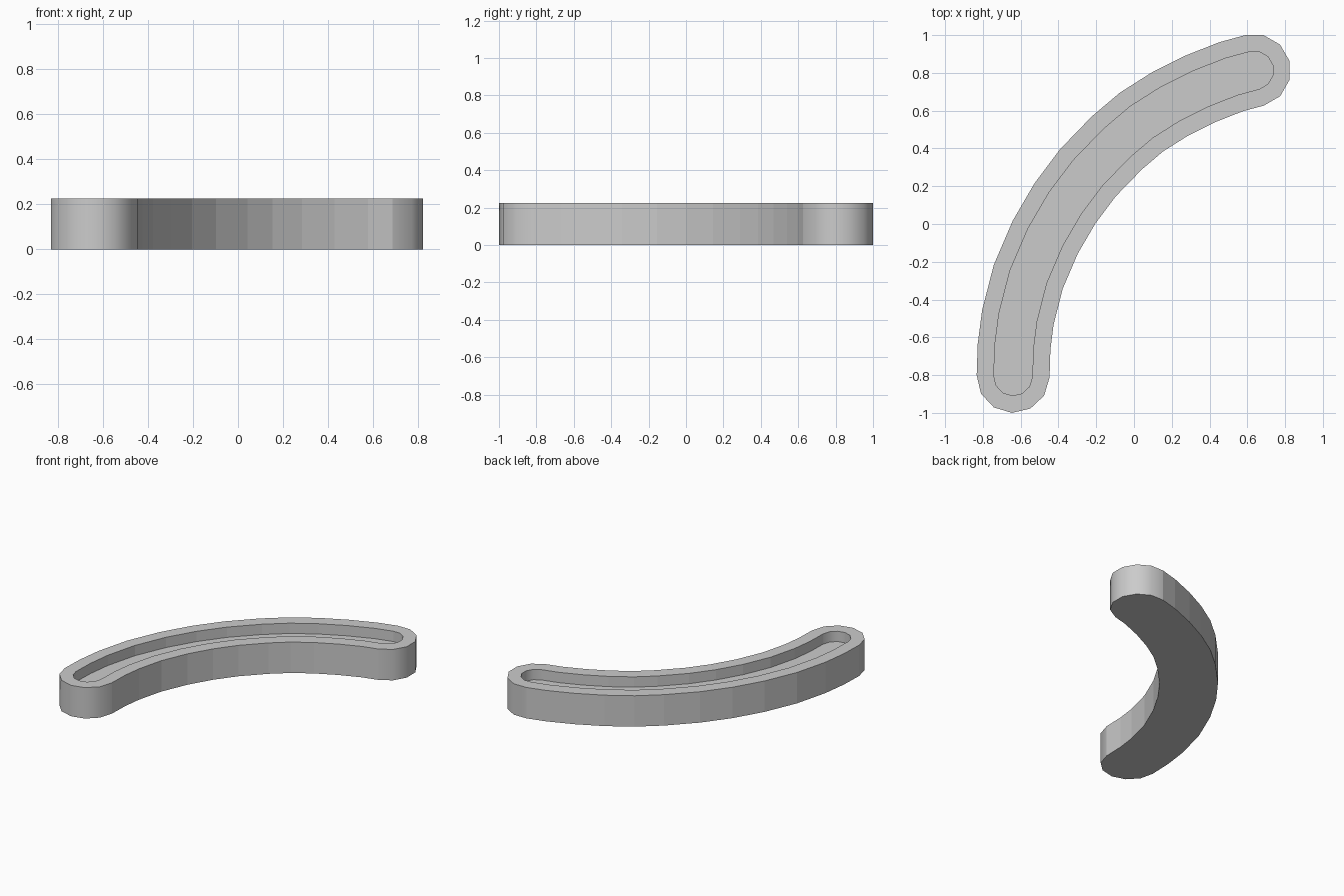
import bpy
import bmesh
import math
from mathutils import Vector

cube = bpy.data.objects.get("Cube")
if cube:
    bpy.data.objects.remove(cube)

HEIGHT, FLOOR = 0.225, 0.15
OUTER_RADIUS, SLOT_RADIUS = 0.193, 0.102
CAP_STEPS = 6

# Centre line of the curved bar
PATH = [Vector(p) for p in (
    (-.64, -.807), (-.635, -.65), (-.615, -.495), (-.56, -.28), (-.47, -.07),
    (-.365, .11), (-.245, .27), (-.09, .43), (.04, .54), (.19, .635),
    (.35, .715), (.515, .78), (.637, .813))]


def normal(i):
    """Unit vector to the left of the path at point i."""
    before, after = PATH[max(i - 1, 0)], PATH[min(i + 1, len(PATH) - 1)]
    d = (after - before).normalized()
    return Vector((-d.y, d.x))


def cap(centre, start, radius):
    """Inner points of a half-round end, turning clockwise from start."""
    a0 = math.atan2(start.y, start.x)
    angles = [a0 - math.pi * k / CAP_STEPS for k in range(1, CAP_STEPS)]
    return [centre + radius * Vector((math.cos(a), math.sin(a))) for a in angles]


def outline(radius):
    """Clockwise outline of the bar at a distance from its centre line."""
    n = len(PATH)
    left = [PATH[i] + normal(i) * radius for i in range(n)]
    right = [PATH[i] - normal(i) * radius for i in reversed(range(n))]
    return (left + cap(PATH[-1], normal(n - 1), radius)
            + right + cap(PATH[0], -normal(0), radius))


bm = bmesh.new()


def ring(radius, z):
    return [bm.verts.new((p.x, p.y, z)) for p in outline(radius)]


def bridge(a, b, round_caps):
    """Join two rings; walls of the round ends are smooth, the rest faceted."""
    count, n = len(a), len(PATH)
    for i in range(count):
        j = (i + 1) % count
        face = bm.faces.new((a[i], a[j], b[j], b[i]))
        on_end = n - 1 <= i < n - 1 + CAP_STEPS or i >= 2 * n + CAP_STEPS - 2
        face.smooth = round_caps and on_end


# Outer wall, rim, slot wall, then base and slot floor
base = ring(OUTER_RADIUS, 0)
rim_outer = ring(OUTER_RADIUS, HEIGHT)
rim_inner = ring(SLOT_RADIUS, HEIGHT)
slot_floor = ring(SLOT_RADIUS, FLOOR)
bridge(base, rim_outer, True)
bridge(rim_outer, rim_inner, False)
bridge(rim_inner, slot_floor, True)
bm.faces.new(base)
bm.faces.new(slot_floor)
bmesh.ops.recalc_face_normals(bm, faces=bm.faces[:])

mesh = bpy.data.meshes.new("curved_slotted_bar")
bm.to_mesh(mesh)
bm.free()
bar = bpy.data.objects.new("curved_slotted_bar", mesh)
bpy.context.collection.objects.link(bar)

# Single plain grey
grey = bpy.data.materials.new("light_grey")
grey.use_nodes = True
colour = (0.6, 0.6, 0.6, 1)
grey.diffuse_color = colour
grey.node_tree.nodes["Principled BSDF"].inputs["Base Color"].default_value = colour
mesh.materials.append(grey)
